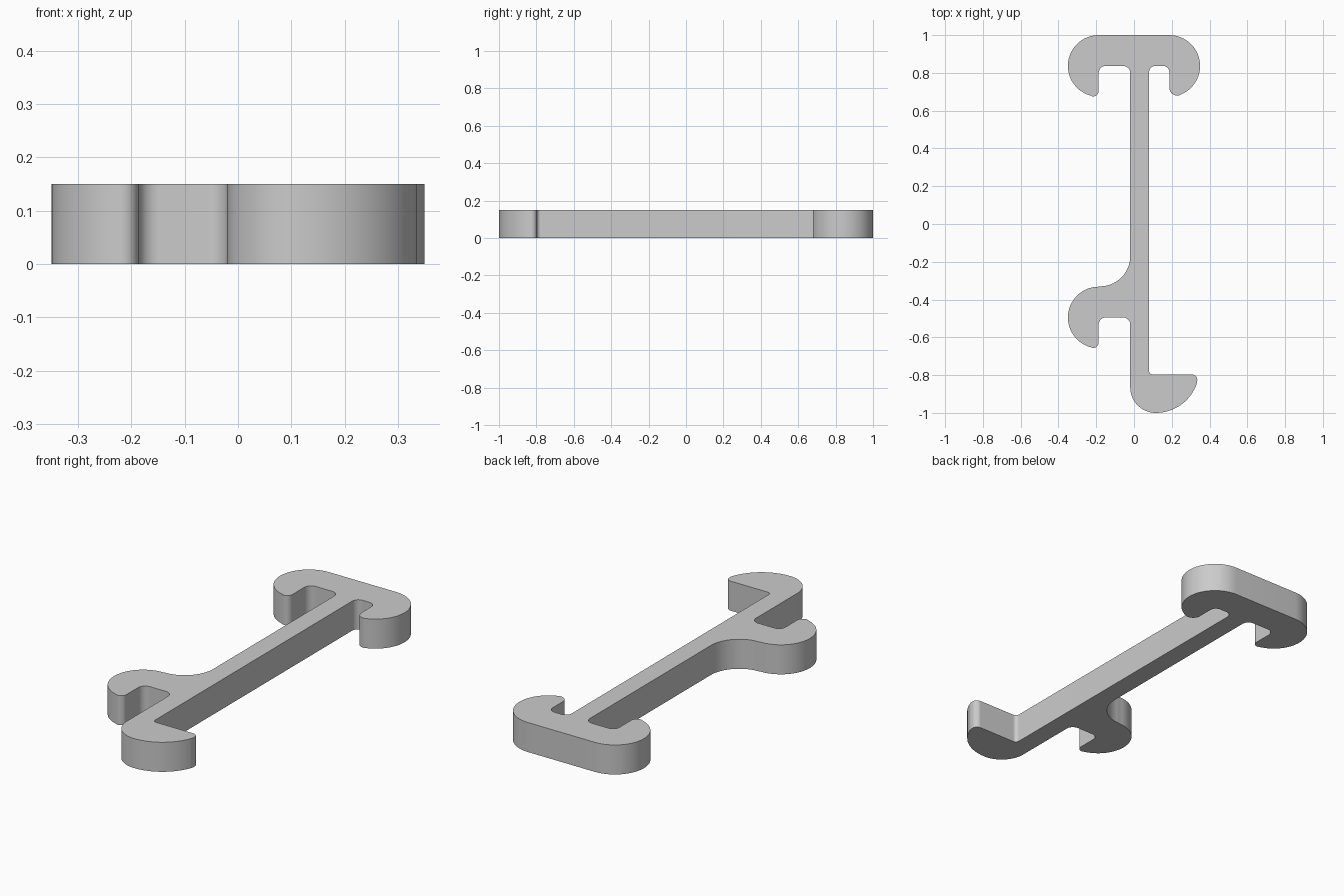
import bpy
import bmesh
from math import radians, cos, sin

cube = bpy.data.objects.get("Cube")
if cube:
    bpy.data.objects.remove(cube, do_unlink=True)

THICKNESS = 0.15
HOOK_R = 0.163     # outer radius of the hooks
HOOK_X = 0.187     # hook centre and inner wall of the tips
WEB_LEFT, WEB_RIGHT = -0.02, 0.08


def arc(x, y, r, start, end):
    """Points along an arc, angles in degrees."""
    steps = max(5, int(abs(end - start) / 5))
    angles = [radians(start + (end - start) * i / steps) for i in range(steps + 1)]
    return [(x + r * cos(a), y + r * sin(a)) for a in angles]


def pocket(x0, x1, top, r):
    """Slot with two rounded corners, from its left wall to its right wall."""
    return arc(x0 + r, top - r, r, 180, 90) + arc(x1 - r, top - r, r, 90, 0)


def left_hook(y):
    """Round outer curl, blunt tip and inner slot of a hook on the -x side."""
    return (arc(-HOOK_X, y, HOOK_R, 90, 258)
            + arc(-HOOK_X - 0.03, y - 0.132, 0.03, 258, 360)
            + pocket(-HOOK_X, WEB_LEFT, y, 0.038))


# Outline, anticlockwise from the upper hook on the -x side
outline = left_hook(0.837)
outline += arc(-0.18, -0.17, 0.16, 0, -90)         # sweep into the middle hook
outline += left_hook(-0.495)
outline += arc(0.115, -0.865, 0.135, 180, 270)     # rounded foot
outline += arc(0.115, -0.77, 0.23, 270, 343)       # belly of the foot
outline += arc(0.307, -0.825, 0.028, -15, 90)      # toe
outline += arc(0.10, -0.777, 0.02, 270, 180)       # inner corner of the foot
outline += [(x, y) for x, y in pocket(WEB_RIGHT, HOOK_X, 0.837, 0.034)]
outline += arc(0.229, 0.722, 0.042, 180, 285)      # tip of the short hook
outline += arc(HOOK_X, 0.837, HOOK_R, -70, 90)     # outer curl of the short hook

# Extrude the outline into a flat bar
bm = bmesh.new()
base = bm.faces.new([bm.verts.new((x, y, 0)) for x, y in outline])
result = bmesh.ops.extrude_face_region(bm, geom=[base], use_keep_orig=True)
top = [v for v in result["geom"] if isinstance(v, bmesh.types.BMVert)]
bmesh.ops.translate(bm, verts=top, vec=(0, 0, THICKNESS))
bmesh.ops.remove_doubles(bm, verts=bm.verts, dist=0.0005)
bmesh.ops.recalc_face_normals(bm, faces=bm.faces)
mesh = bpy.data.meshes.new("hook_bracket")
bm.to_mesh(mesh)
bm.free()

bracket = bpy.data.objects.new("hook_bracket", mesh)
bpy.context.collection.objects.link(bracket)

# Plain grey material
grey = bpy.data.materials.new("light_grey")
grey.use_nodes = True
colour = (0.6, 0.6, 0.6, 1)
grey.diffuse_color = colour
grey.node_tree.nodes["Principled BSDF"].inputs["Base Color"].default_value = colour
mesh.materials.append(grey)

# Smooth curved walls, crisp rims
bpy.ops.object.select_all(action="DESELECT")
bracket.select_set(True)
bpy.context.view_layer.objects.active = bracket
bpy.ops.object.shade_smooth_by_angle(angle=radians(30))
